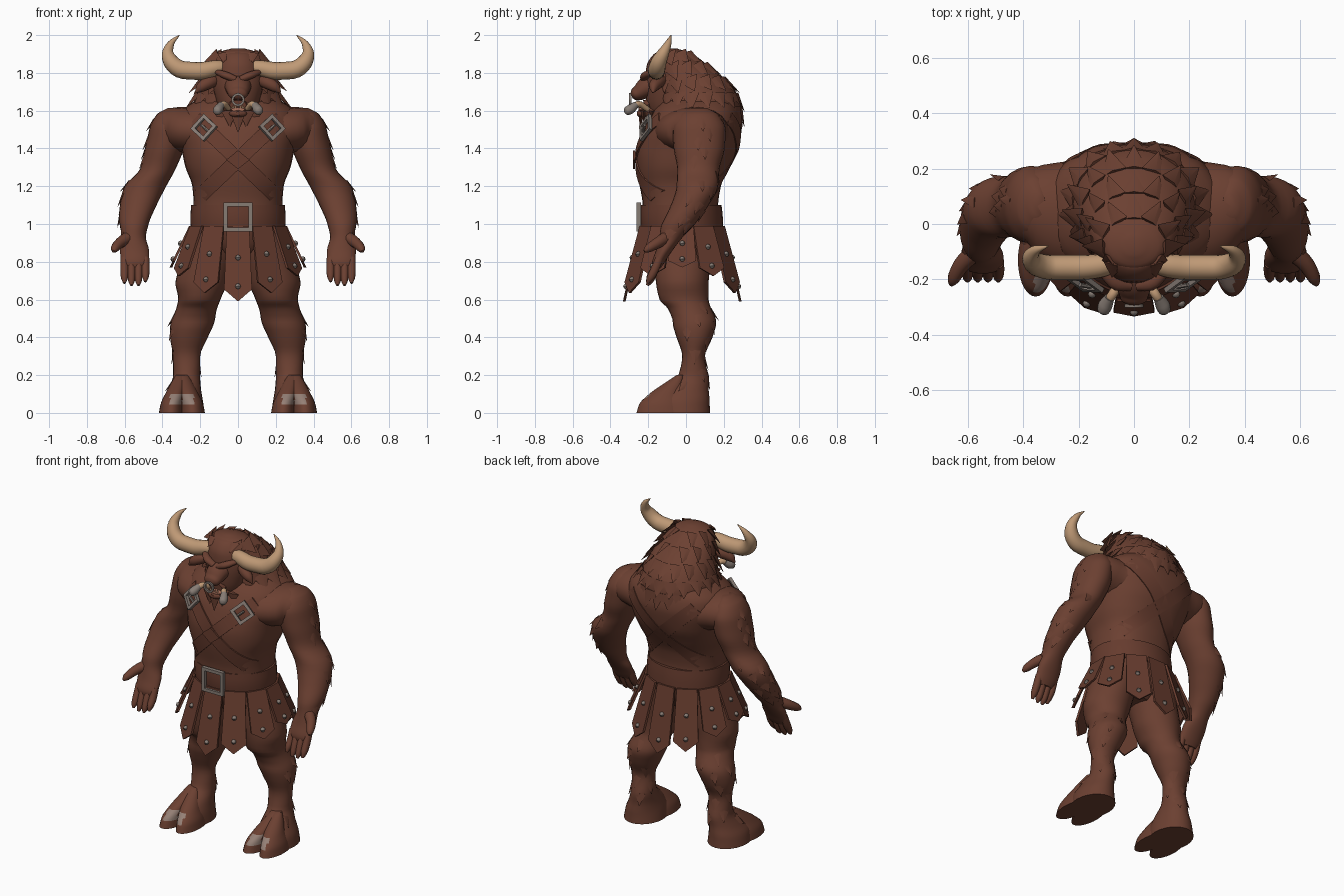
import bpy, bmesh, math, random
from math import sin, cos, pi, copysign
from mathutils import Vector, Matrix

random.seed(4)
if "Cube" in bpy.data.objects:
    bpy.data.objects.remove(bpy.data.objects["Cube"])
made = []


def material(name, r, g, b):
    m = bpy.data.materials.new(name)
    m.use_nodes = True
    m.diffuse_color = (r, g, b, 1)
    m.node_tree.nodes["Principled BSDF"].inputs["Base Color"].default_value = (r, g, b, 1)
    return m


FUR = material("brown fur", .148, .051, .031)
LEATHER = material("brown leather", .132, .044, .027)
HORN = material("tan horn", .52, .32, .18)
STEEL = material("grey steel", .24, .2, .175)
NAIL = material("pale nail", .3, .215, .18)
GUM = material("pink gum", .42, .17, .11)


def interp(keys, rows, t):
    """Monotone cubic interpolation of table rows at t."""
    last = len(keys) - 2
    i = max(j for j in range(last + 1) if t >= keys[j] or j == 0)
    h = keys[i + 1] - keys[i]
    u = (t - keys[i]) / h

    def secant(j, c):
        return (rows[j + 1][c] - rows[j][c]) / (keys[j + 1] - keys[j])

    def slope(j, c):
        a, b = secant(max(j - 1, 0), c), secant(min(j, last), c)
        return 0 if a * b <= 0 else 2 * a * b / (a + b)

    return [(1 + 2 * u) * (1 - u) ** 2 * rows[i][c] + u * u * (3 - 2 * u) * rows[i + 1][c]
            + h * u * (1 - u) ** 2 * slope(i, c) + h * u * u * (u - 1) * slope(i + 1, c)
            for c in range(len(rows[0]))]


def at(rows, z, a, e=1):
    """Point on a stacked form; each row is z, x, y, half width, half depth."""
    _, x, y, rx, ry = interp([r[0] for r in rows], rows, z)
    return Vector((x + rx * copysign(abs(cos(a)) ** e, cos(a)),
                   y + ry * copysign(abs(sin(a)) ** e, sin(a)), z))


def stack(rows, n=24, k=4, e=1):
    zs = [a[0] + (b[0] - a[0]) * i / k for a, b in zip(rows, rows[1:]) for i in range(k)]
    return [[at(rows, z, 2 * pi * j / n, e) for j in range(n)] for z in zs + [rows[-1][0]]]


def tube(rows, n=12, k=4, up=(0, 0, 1)):
    """Rings square to a path; each row is x, y, z, side radius, other radius."""
    keys = list(range(len(rows)))
    pts = [interp(keys, rows, i / k) for i in range(k * (len(rows) - 1) + 1)]
    rings = []
    for i, p in enumerate(pts):
        d = Vector(pts[min(i + 1, len(pts) - 1)][:3]) - Vector(pts[max(i - 1, 0)][:3])
        s = d.cross(Vector(up)).normalized()
        o = s.cross(d).normalized()
        rings.append([Vector(p[:3]) + s * p[3] * cos(2 * pi * j / n) + o * p[4] * sin(2 * pi * j / n)
                      for j in range(n)])
    return rings


def tuft(p, d, out, w, length):
    """Flat pointed lock of fur."""
    s = d.cross(out).normalized() * w
    o = s.cross(d).normalized() * w * .3
    tip = p + d.normalized() * length
    return [[p + s, p + o, p - s, p - o], [tip + v * .03 for v in (s, o, -s, -o)]]


def make(name, mat, shells, mirror=False):
    bm = bmesh.new()
    for rings in shells:
        vs = [[bm.verts.new(p) for p in ring] for ring in rings]
        n = len(vs[0])
        for a, b in zip(vs, vs[1:]):
            for j in range(n):
                bm.faces.new((a[j], a[(j + 1) % n], b[(j + 1) % n], b[j]))
        bm.faces.new(vs[0])
        bm.faces.new(vs[-1])
    bmesh.ops.recalc_face_normals(bm, faces=bm.faces)
    me = bpy.data.meshes.new(name)
    bm.to_mesh(me)
    bm.free()
    me.materials.append(mat)
    ob = bpy.data.objects.new(name, me)
    bpy.context.collection.objects.link(ob)
    if mirror:
        ob.modifiers.new("Mirror", 'MIRROR').use_mirror_merge = False
    made.append(ob)
    return ob


def ball(c, r):
    return stack([(c[2] + r * q, c[0], c[1], r * w, r * w)
                  for q, w in ((-1, .1), (-.7, .7), (0, 1), (.7, .7), (1, .1))], 8, 1)


def frame(c, r, wide, deep, spin=0, yaw=0, tilt=0, sides=4):
    """Flat-faced ring or square frame facing the front."""
    place = (Matrix.Translation(c) @ Matrix.Rotation(yaw, 4, 'Z') @ Matrix.Rotation(tilt, 4, 'X')
             @ Matrix.Rotation(spin, 4, 'Y'))
    return [[place @ Vector((q * cos(2 * pi * j / sides), d, q * sin(2 * pi * j / sides)))
             for q, d in ((r - wide, -deep), (r + wide, -deep), (r + wide, deep), (r - wide, deep))]
            for j in range(sides + 1)]


# Torso and shoulder muscles
ROUND = .85
torso = [(.8, 0, -.02, .1, .09), (.9, 0, -.02, .21, .17), (1, 0, -.02, .235, .2), (1.1, 0, -.03, .235, .2),
         (1.2, 0, -.03, .242, .215), (1.3, 0, -.015, .278, .245), (1.4, 0, .01, .3, .268),
         (1.5, 0, .033, .325, .262), (1.58, 0, .05, .31, .235), (1.65, 0, .06, .23, .19), (1.7, 0, .06, .1, .1)]
make("torso", FUR, [stack(torso, 32, 4, ROUND)])
make("shoulders", FUR, [tube([(.08, .03, 1.48, .22, .13), (.24, .04, 1.495, .2, .125),
                              (.35, .065, 1.505, .15, .11), (.42, .07, 1.5, .1, .075),
                              (.455, .07, 1.49, .03, .02)], 20)], True)

# Arms and hands
arm = [(.765, .548, -.155, .05, .02), (.8, .545, -.145, .074, .034), (.86, .548, -.115, .077, .044),
       (.93, .552, -.08, .064, .062), (1, .55, -.04, .077, .088), (1.1, .528, .02, .097, .1),
       (1.2, .49, .06, .11, .11), (1.29, .425, .065, .094, .112), (1.4, .39, .07, .103, .135),
       (1.5, .37, .07, .1, .14), (1.58, .36, .07, .07, .1), (1.615, .345, .07, .025, .04)]
make("arms", FUR, [stack(arm)], True)
fingers = []
for i, drop in enumerate((.02, 0, 0, .012)):
    x = .49 + .037 * i
    fingers.append(tube([(x, -.14, .82, .021, .022), (x, -.165, .76, .022, .023),
                         (x, -.188, .705 + drop, .019, .02), (x, -.205, .675 + drop, .007, .008)], 10, 3, (0, 1, 0)))
fingers.append(tube([(.575, -.1, .93, .034, .034), (.625, -.15, .9, .029, .029),
                     (.652, -.2, .87, .022, .022), (.66, -.22, .855, .008, .008)], 10, 3))
make("fingers", FUR, fingers, True)

# Legs and cloven feet
leg = [(0, .297, -.02, .12, .148), (.06, .295, -.025, .11, .15), (.12, .285, -.005, .09, .125),
       (.2, .272, .04, .071, .08), (.3, .272, .04, .072, .06), (.4, .26, .045, .1, .095),
       (.48, .24, .045, .115, .115), (.55, .22, .02, .108, .115), (.6, .205, -.01, .112, .13),
       (.7, .19, -.02, .14, .14), (.85, .15, -.02, .14, .155), (1, .12, -.02, .11, .17)]
make("legs", FUR, [stack(leg)], True)
toes = make("toes", FUR, [stack([(z, .297 + side * x, y, rx, ry) for z, x, y, rx, ry in
                                 ((0, .058, -.13, .064, .132), (.045, .055, -.13, .058, .118),
                                  (.1, .038, -.11, .05, .085), (.15, .022, -.07, .04, .055),
                                  (.2, .008, -.03, .025, .02))], 28, 5) for side in (1, -1)], True)
toes.data.materials.append(NAIL)
for f in toes.data.polygons:
    c = f.center
    if .05 < c.z < .1 and c.y < -.16 and .004 < abs(c.x - .297) < .062:
        f.material_index = 1

# Skull, muzzle and jaw
skull = [(1.56, 0, -.1, .08, .08), (1.65, 0, -.1, .115, .11), (1.75, 0, -.1, .135, .115),
         (1.83, 0, -.1, .12, .11), (1.9, 0, -.09, .09, .08), (1.925, 0, -.07, .03, .03)]
make("skull", FUR, [stack(skull)])
make("muzzle", FUR, [tube([(0, -.12, 1.74, .085, .07), (0, -.2, 1.725, .07, .06), (0, -.25, 1.695, .056, .042),
                           (0, -.275, 1.685, .046, .032), (0, -.288, 1.68, .025, .015)], 16)])
make("jaw", FUR, [tube([(0, -.1, 1.61, .08, .04), (0, -.2, 1.59, .06, .028), (0, -.245, 1.585, .042, .02),
                        (0, -.26, 1.585, .015, .01)], 16)])
make("brows", FUR, [tube([(.012, -.222, 1.765, .02, .018), (.06, -.215, 1.785, .026, .02),
                          (.135, -.15, 1.815, .012, .01)])], True)
make("ears", FUR, [tube([(.1, -.11, 1.765, .024, .02), (.15, -.15, 1.75, .035, .034),
                         (.195, -.17, 1.725, .026, .028), (.225, -.175, 1.695, .004, .004)])], True)
make("mouth", LEATHER, [tube([(0, -.14, 1.635, .065, .035), (0, -.225, 1.63, .045, .026)], 12, 1)])
make("lower_gum", GUM, [tube([(0, -.19, 1.61, .045, .014), (0, -.252, 1.606, .036, .01)], 12, 1)])
make("teeth", HORN, [tuft(Vector((.012 + .014 * i, -.25 + .006 * i, 1.606)), Vector((0, 0, 1)),
                          Vector((0, -1, 0)), .009, .025) for i in range(2)], True)

# Horns, tusks and nose ring
make("horns", HORN, [tube([(.06, -.13, 1.83, .035, .035), (.12, -.15, 1.825, .042, .042),
                           (.2, -.157, 1.81, .047, .045), (.29, -.157, 1.815, .047, .045),
                           (.352, -.145, 1.855, .042, .042), (.372, -.12, 1.905, .031, .031),
                           (.355, -.095, 1.955, .018, .018), (.31, -.08, 2, .002, .002)], 16, 4, (0, 1, 0))], True)
make("tusks", HORN, [tube([(.045, -.2, 1.605, .014, .014), (.075, -.25, 1.635, .017, .017),
                           (.095, -.28, 1.62, .016, .016)])], True)
make("tusk_caps", STEEL, [tube([(.088, -.265, 1.632, .018, .018), (.104, -.295, 1.607, .026, .026),
                                (.113, -.318, 1.597, .02, .02), (.116, -.325, 1.595, .006, .006)])], True)
make("nose_ring", STEEL, [frame((0, -.295, 1.658), .029, .006, .006, sides=16)])

# Mane with layered rows of locks, and the beard
mane = [(1.57, 0, .08, .24, .215), (1.65, 0, .07, .232, .215), (1.72, 0, .05, .21, .2), (1.8, 0, .005, .178, .165),
        (1.87, 0, -.05, .14, .12), (1.91, 0, -.075, .1, .08), (1.93, 0, -.08, .03, .03)]
make("mane", FUR, [stack(mane)])
locks = []
for row, z in enumerate((1.62, 1.69, 1.77, 1.84, 1.9)):
    n = 16 - 2 * row
    for i in range(n + 1):
        a = -pi / 2 + .7 + (2 * pi - 1.4) * i / n
        out = Vector((cos(a), sin(a), 0))
        down = (at(mane, z - .04, a) - at(mane, z, a)).normalized()
        d = down + out * (.12 + .45 * abs(cos(a)) ** 2) * random.uniform(.7, 1.2)
        locks.append(tuft(at(mane, z, a) - out * .006, d, out, .05, random.uniform(.085, .115)))
make("mane_locks", FUR, locks)
make("beard", FUR, [tuft(Vector((x, y, 1.6)), Vector((-x * .4, -.01, -1)), Vector((0, -1, 0)), .045, length)
                    for x, y, length in ((0, -.24, .115), (.045, -.225, .085), (-.045, -.225, .085),
                                         (.085, -.18, .08), (-.085, -.18, .08))])
make("forelock", FUR, [tuft(Vector((x, -.14, 1.9)), Vector((x * 1.5, -.6, -.5)), Vector((0, -.6, .8)), .04, .07)
                       for x in (-.07, 0, .07)])

# Loose fur on shoulders, forearms, knees and ankles
fringe = []
for rows, low, high, count, start, end in ((arm, 1.36, 1.55, 5, -.2, .5), (arm, .97, 1.26, 9, -.3, 1.4),
                                           (leg, .45, .58, 5, -.4, 2), (leg, .16, .4, 8, -.2, 3.3)):
    for i in range(count):
        a = start + (end - start) * (i * .618 % 1)
        out = Vector((cos(a), sin(a), 0))
        z = low + (high - low) * i / (count - 1)
        d = (at(rows, z - .03, a) - at(rows, z, a)).normalized() + out * .28
        fringe.append(tuft(at(rows, z, a) - out * .008, d, out, .032, .075))
make("limb_fur", FUR, fringe, True)

# Belt and buckle
make("belt", LEATHER, [stack([(.975, 0, -.02, .25, .218), (1.035, 0, -.025, .252, .22),
                              (1.1, 0, -.027, .248, .215)], 32, 2)])
make("belt_buckle", STEEL, [frame((0, -.25, 1.037), .093, .014, .012, pi / 4)])

# Skirt of pointed strips with studs
strips, studs = [], []
COUNT = 12
for i in range(COUNT):
    a = 2 * pi * i / COUNT
    out = Vector((sin(a), -cos(a), 0))
    side = Vector((cos(a), sin(a), 0))
    top = Vector((.245 * sin(a), -.02 - .212 * cos(a), .99))
    length = .22 + .18 * cos(a) ** 2
    fall = out * (.22 + .25 * sin(a) ** 2) - Vector((0, 0, 1))
    outline = [top + side * s + fall * length * t
               for s, t in ((-.06, 0), (.06, 0), (.074, .84), (0, 1), (-.074, .84))]
    strips.append([outline, [p + out * .014 for p in outline]])
    for t in (.42, .8):
        studs.append(ball(top + fall * length * t + out * .015, .015))
make("skirt_strips", LEATHER, strips)
make("skirt_studs", STEEL, studs)


# Crossed straps, centre plate and strap buckles
def skin_y(x, z, way):
    _, _, y, rx, ry = interp([r[0] for r in torso], torso, z)
    p = 2 / ROUND
    return y + way * ry * (1 - min(.98, abs(x) / rx) ** p) ** (1 / p)


straps = []
for s in (1, -1):
    for way, lift in ((-1, .008), (1, .004)):
        rings = []
        for i in range(17):
            x = -.2 + .43 * i / 16
            z = 1.34 + .95 * x
            ring = []
            for w, q in ((-.04, -1), (.04, -1), (.04, 1), (-.04, 1)):
                px, pz = x - w * .7, z + w * .7
                ring.append(Vector((s * px, skin_y(px, pz, way) + way * lift * q, pz)))
            rings.append(ring)
        straps.append(rings)
make("chest_straps", LEATHER, straps)
y = skin_y(0, 1.34, -1) - .008
make("chest_plate", LEATHER, [[[Vector((.062 * cos(q * pi / 2), y - d, 1.34 + .05 * sin(q * pi / 2)))
                                for q in range(4)] for d in (0, .009)]])
for s, label in ((1, "left"), (-1, "right")):
    spot = Vector((s * .18, skin_y(.18, 1.51, -1) - .018, 1.51))
    make(label + "_strap_buckle", STEEL, [
        frame(spot, .062, .013, .009, s * .1, s * .4, -.3),
        tube([(spot.x - s * .03, spot.y - .014, 1.485, .008, .008),
              (spot.x + s * .015, spot.y - .006, 1.525, .008, .008)], 6, 1)])

# Shading
bpy.ops.object.select_all(action='DESELECT')
for ob in made:
    ob.select_set(True)
bpy.context.view_layer.objects.active = made[0]
bpy.ops.object.shade_smooth_by_angle(angle=math.radians(40))
